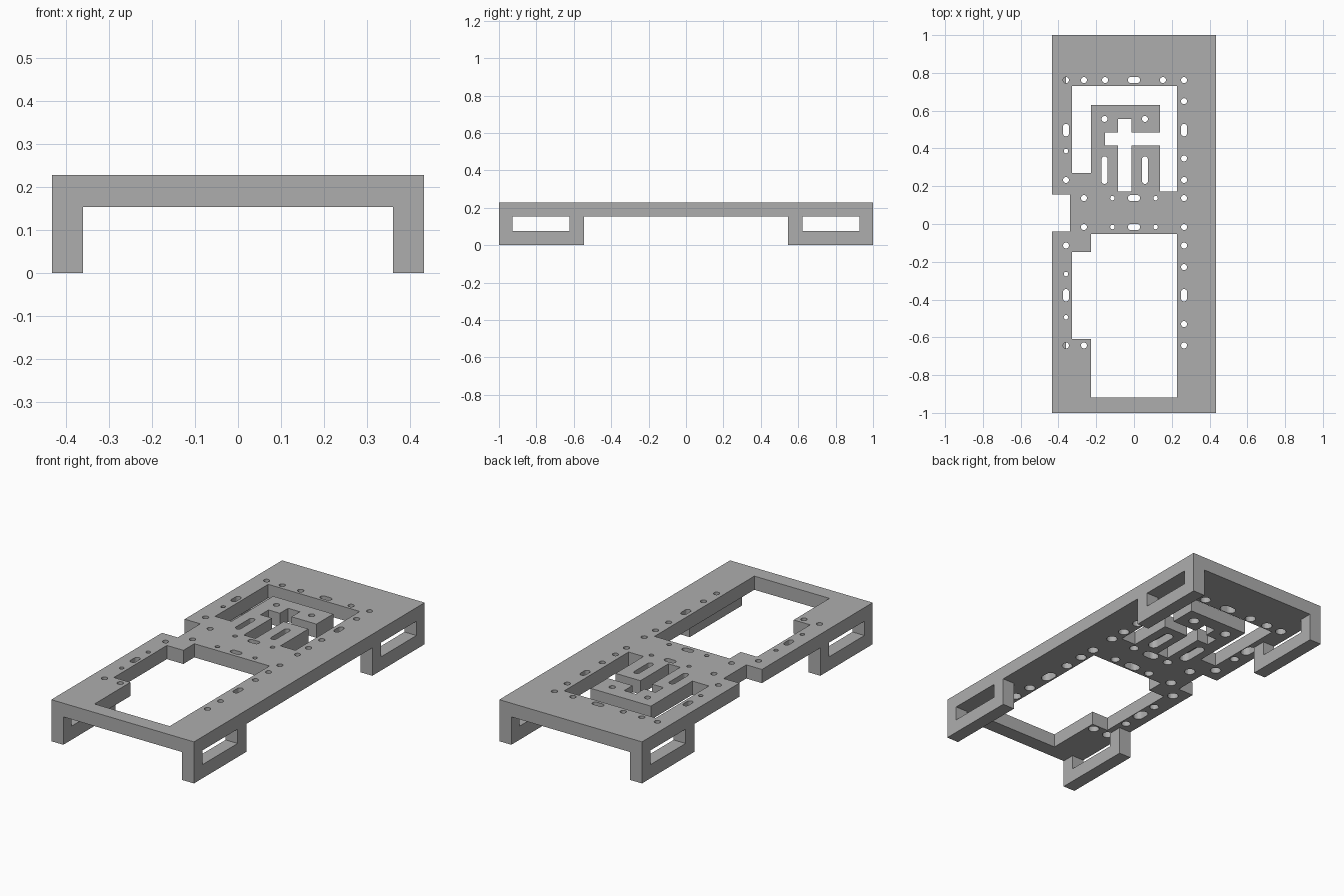
import bpy
import bmesh
from math import pi, cos, sin
from mathutils import Vector

if "Cube" in bpy.data.objects:
    bpy.data.objects.remove(bpy.data.objects["Cube"], do_unlink=True)

HALF_W, HALF_L = 0.433, 1.0
UNDER, TOP = 0.153, 0.228
BORE_TOP = 0.2

grey = bpy.data.materials.new("plain grey")
grey.use_nodes = True
grey.diffuse_color = (0.42, 0.42, 0.42, 1)
grey.node_tree.nodes["Principled BSDF"].inputs["Base Color"].default_value = grey.diffuse_color


def add_prism(bm, points, direction):
    """Extrude a closed 3D outline along a direction."""
    face = bm.faces.new([bm.verts.new(p) for p in points])
    moved = bmesh.ops.extrude_face_region(bm, geom=[face])["geom"]
    verts = [g for g in moved if isinstance(g, bmesh.types.BMVert)]
    bmesh.ops.translate(bm, verts=verts, vec=direction)


def make_object(name, prisms):
    bm = bmesh.new()
    for points, direction in prisms:
        add_prism(bm, points, Vector(direction))
    bmesh.ops.recalc_face_normals(bm, faces=bm.faces)
    mesh = bpy.data.meshes.new(name)
    bm.to_mesh(mesh)
    bm.free()
    mesh.materials.append(grey)
    obj = bpy.data.objects.new(name, mesh)
    bpy.context.collection.objects.link(obj)
    return obj


def upright(outline, low, high):
    return [(x, y, low) for x, y in outline], (0, 0, high - low)


def slot_outline(x, y, radius, dx=0, dy=0, steps=10):
    """Circle, or rounded slot stretched by dx / dy each way."""
    start = 0 if dy else -pi / 2
    pts = []
    for side in (1, -1):
        for i in range(steps + 1):
            if not (dx or dy) and i == steps:
                continue
            a = start + pi * i / steps + (0 if side > 0 else pi)
            pts.append((x + side * dx + radius * cos(a),
                        y + side * dy + radius * sin(a)))
    return pts


# Plate outline with the side notch
plate = make_object("top_plate", [upright([
    (-HALF_W, -HALF_L), (HALF_W, -HALF_L), (HALF_W, HALF_L), (-HALF_W, HALF_L),
    (-HALF_W, 0.156), (-0.338, 0.156), (-0.338, -0.04), (-HALF_W, -0.04)], UNDER, TOP)])

# Large openings
rear_opening = [
    (-0.328, 0.73), (0.228, 0.73), (0.228, 0.172), (0.137, 0.172), (0.137, 0.415),
    (-0.014, 0.415), (-0.014, 0.172), (-0.085, 0.172), (-0.085, 0.415),
    (-0.154, 0.415), (-0.154, 0.484), (-0.085, 0.484), (-0.085, 0.556),
    (-0.014, 0.556), (-0.014, 0.484), (0.137, 0.484), (0.137, 0.63),
    (-0.228, 0.63), (-0.228, 0.27), (-0.328, 0.27)]
front_opening = [
    (-0.228, -0.053), (0.228, -0.053), (0.228, -0.918), (-0.228, -0.918),
    (-0.228, -0.608), (-0.328, -0.608), (-0.328, -0.148), (-0.228, -0.148)]

# Drilled holes: x, y, radius, half stretch in x, half stretch in y
LEFT, RIGHT, INNER = -0.36, 0.265, -0.265
BACK, MID, LOW = 0.762, 0.137, -0.016
BIG, SMALL = 0.016, 0.012
holes = [(x, BACK, BIG, 0, 0) for x in (LEFT, INNER, -0.153, 0.153, RIGHT)]
holes += [(LEFT, y, BIG, 0, 0) for y in (0.233, -0.114, -0.643)]
holes += [(LEFT, y, SMALL, 0, 0) for y in (0.386, -0.265, -0.494)]
holes += [(RIGHT, y, BIG, 0, 0)
          for y in (0.65, 0.347, 0.233, -0.114, -0.228, -0.53, -0.643)]
holes.append((INNER, -0.643, BIG, 0, 0))
for row in (MID, LOW):
    holes += [(x, row, BIG, 0, 0) for x in (INNER, RIGHT)]
    holes += [(x, row, SMALL, 0, 0) for x in (-0.114, 0.114)]
holes += [(0, row, BIG, 0.017, 0) for row in (BACK, MID, LOW)]
holes += [(x, y, BIG, 0, 0.017) for x in (LEFT, RIGHT) for y in (0.497, -0.377)]
for x in (-0.156, 0.058):
    holes += [(x, 0.556, BIG, 0, 0), (x, 0.285, BIG, 0, 0.057)]

openings = make_object("opening_cutter", [
    upright(o, UNDER - 0.1, TOP + 0.1) for o in (rear_opening, front_opening)])
drills = make_object("drill_cutter", [
    upright(slot_outline(*h), UNDER - 0.1, TOP + 0.1) for h in holes])
bores = make_object("bore_cutter", [
    upright(slot_outline(x, y, r + 0.012, dx, dy), UNDER - 0.1, BORE_TOP)
    for x, y, r, dx, dy in holes])

cutters = (openings, bores, drills)
for cutter in cutters:
    cutter.hide_render = True
    cut = plate.modifiers.new(cutter.name, 'BOOLEAN')
    cut.operation = 'DIFFERENCE'
    cut.solver = 'EXACT'
    cut.object = cutter

# Bake the cuts and drop the cutters
graph = bpy.context.evaluated_depsgraph_get()
baked = bpy.data.meshes.new_from_object(plate.evaluated_get(graph))
plate.modifiers.clear()
plate.data = baked
for cutter in cutters:
    bpy.data.objects.remove(cutter, do_unlink=True)

# Four U-shaped legs, leaving a window under the plate
leg_profile = [(HALF_L, UNDER), (HALF_L, 0), (0.546, 0), (0.546, UNDER),
               (0.622, UNDER), (0.622, 0.075), (0.928, 0.075), (0.928, UNDER)]
for end, y_sign in (("front", -1), ("back", 1)):
    for side, x_sign in (("left", 1), ("right", -1)):
        outline = [(x_sign * HALF_W, y_sign * y, z) for y, z in leg_profile]
        make_object(f"{end}_{side}_leg", [(outline, (-x_sign * 0.073, 0, 0))])
